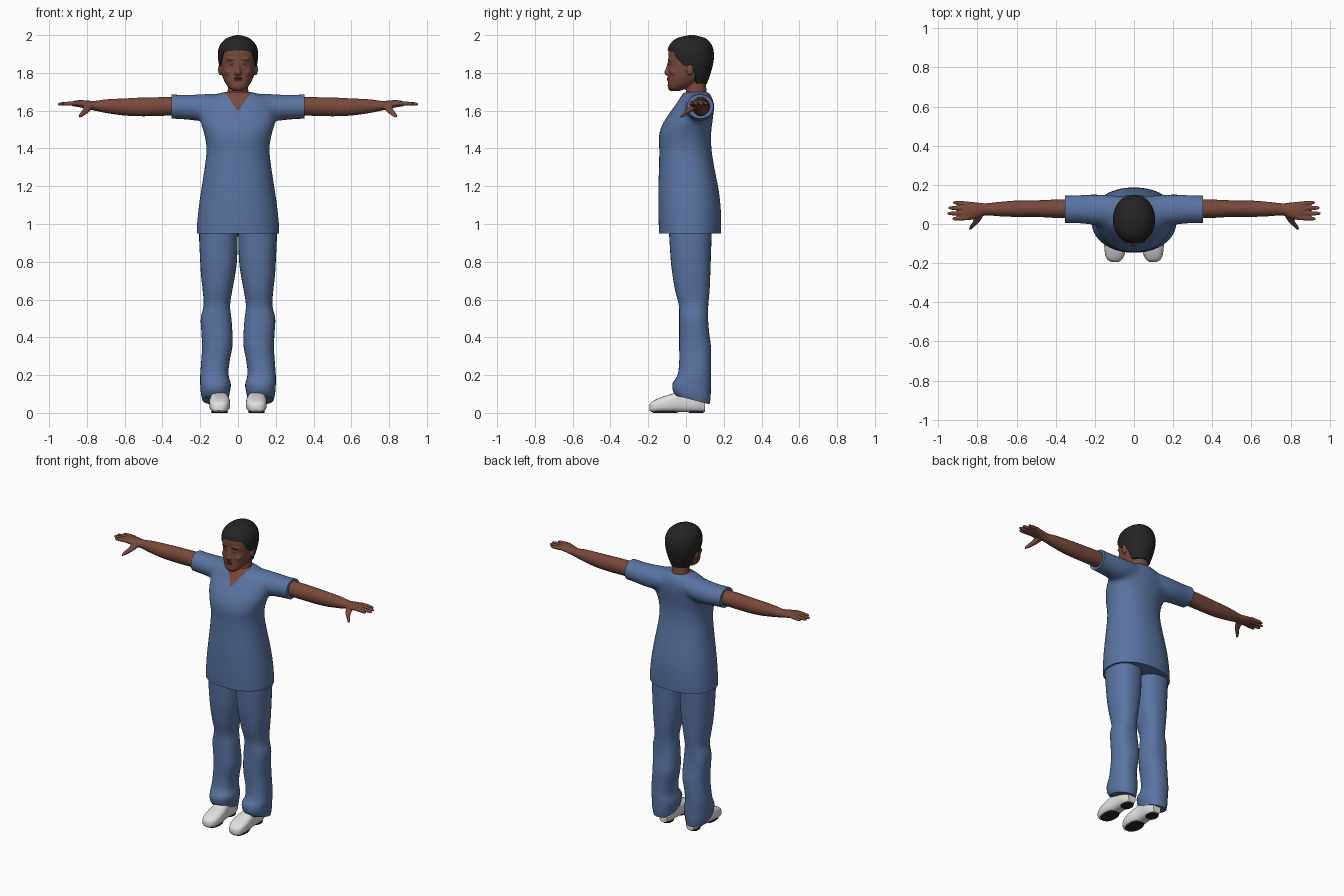
import bpy, bmesh, math
from mathutils import Matrix, Vector

if "Cube" in bpy.data.objects:
    bpy.data.objects.remove(bpy.data.objects["Cube"])


def material(name, r, g, b, rough=0.7):
    m = bpy.data.materials.new(name)
    m.use_nodes = True
    m.diffuse_color = (r, g, b, 1)
    node = m.node_tree.nodes["Principled BSDF"]
    node.inputs["Base Color"].default_value = (r, g, b, 1)
    node.inputs["Roughness"].default_value = rough
    return m


SKIN = material("brown skin", .19, .066, .043)
HAIR = material("black hair", .018, .018, .018)
BLUE = material("blue cloth", .10, .175, .36)
WHITE = material("white shoe", .75, .75, .75)
SOLE = material("dark sole", .02, .02, .02)
LIPS = material("dark lips", .13, .038, .03)
EYES = material("eye white", .5, .48, .45)
made = []


def section(rings, t):
    """Smoothly interpolated bounds (a0, a1, b0, b1) at position t."""
    last = len(rings) - 1
    i = 0
    while i < last - 1 and t > rings[i + 1][0]:
        i += 1

    def slope(j, k):
        lo, hi = rings[max(j - 1, 0)], rings[min(j + 1, last)]
        return (hi[k] - lo[k]) / (hi[0] - lo[0])

    p, q = rings[i], rings[i + 1]
    h = q[0] - p[0]
    u = (t - p[0]) / h
    s = u * u * (3 - 2 * u)
    return [p[k] + (q[k] - p[k]) * s + h * u * (1 - u) * ((1 - u) * slope(i, k) - u * slope(i + 1, k))
            for k in range(1, 5)]


def outline(bounds, angle, n=2.0):
    """Point on a superellipse that fills the bounds."""
    a0, a1, b0, b1 = bounds
    c, s = math.cos(angle), math.sin(angle)
    bend = lambda v: math.copysign(abs(v) ** (2 / n), v)
    return (a0 + a1) / 2 + (a1 - a0) / 2 * bend(c), (b0 + b1) / 2 + (b1 - b0) / 2 * bend(s)


def skin_rows(bm, rows):
    """Bridge rows of points into a closed, capped surface."""
    rows = [[bm.verts.new(p) for p in row] for row in rows]
    count = len(rows[0])
    for low, high in zip(rows, rows[1:]):
        for j in range(count):
            k = (j + 1) % count
            bm.faces.new((low[j], low[k], high[k], high[j]))
    bm.faces.new(rows[0][::-1])
    bm.faces.new(rows[-1])


def loft(bm, rings, axis="z", n=2.0, seg=32, steps=4, tilt=None):
    rows = []
    stops = [p[0] + (q[0] - p[0]) * j / steps for p, q in zip(rings, rings[1:]) for j in range(steps)]
    for t in stops + [rings[-1][0]]:
        row = []
        for j in range(seg):
            a, b = outline(section(rings, t), math.tau * j / seg, n)
            shift = tilt(t, b) if tilt else 0
            row.append({"z": (a, b, t + shift), "x": (t, a, b), "y": (a, t, b)}[axis])
        rows.append(row)
    skin_rows(bm, rows)


def ball(bm, loc, radii):
    bmesh.ops.create_uvsphere(bm, u_segments=16, v_segments=10, radius=1,
                              matrix=Matrix.Translation(loc) @ Matrix.Diagonal((*radii, 1)))


def make(name, bm, *mats, mirror=False):
    bmesh.ops.recalc_face_normals(bm, faces=bm.faces)
    mesh = bpy.data.meshes.new(name)
    bm.to_mesh(mesh)
    bm.free()
    obj = bpy.data.objects.new(name, mesh)
    bpy.context.collection.objects.link(obj)
    for m in mats:
        mesh.materials.append(m)
    if mirror:
        obj.modifiers.new("Mirror", "MIRROR").use_mirror_merge = False
    made.append(obj)
    return obj


def blend(bm, voxel, rounds):
    """Fuse overlapping solids into one soft surface."""
    obj = make("blend_helper", bm)
    made.remove(obj)
    remesh = obj.modifiers.new("Remesh", "REMESH")
    remesh.mode, remesh.voxel_size = "VOXEL", voxel
    smooth = obj.modifiers.new("Smooth", "SMOOTH")
    smooth.iterations = rounds
    fused = bmesh.new()
    fused.from_object(obj, bpy.context.evaluated_depsgraph_get())
    bpy.data.objects.remove(obj)
    return fused


def cut(bm, co, no, geom=None, trim=True):
    geom = geom or bm.verts[:] + bm.edges[:] + bm.faces[:]
    res = bmesh.ops.bisect_plane(bm, geom=geom, plane_co=co, plane_no=no, clear_outer=trim)
    if trim:
        edges = [e for e in res["geom_cut"] if isinstance(e, bmesh.types.BMEdge)]
        bmesh.ops.holes_fill(bm, edges=edges, sides=0)


# Tunic: torso and sleeves fused, hems cut clean
bm = bmesh.new()
loft(bm, [(.9, -.22, .22, -.14, .185), (1.0, -.217, .217, -.145, .187), (1.1, -.207, .207, -.147, .183),
          (1.2, -.192, .192, -.147, .17), (1.3, -.177, .177, -.143, .15), (1.4, -.167, .167, -.142, .135),
          (1.48, -.18, .18, -.142, .133), (1.54, -.198, .198, -.118, .14), (1.6, -.2, .2, -.078, .147),
          (1.65, -.185, .185, -.042, .145), (1.68, -.13, .13, -.024, .132), (1.7, -.072, .072, -.014, .122)],
     n=2.2, seg=48)
for side in (1, -1):
    sleeve = bmesh.new()
    loft(sleeve, [(.05, 0, .14, 1.57, 1.69), (.15, -.012, .15, 1.548, 1.69), (.22, -.003, .152, 1.547, 1.686),
                  (.3, .003, .147, 1.554, 1.685), (.39, .003, .147, 1.558, 1.69)], "x")
    sleeve.transform(Matrix.Scale(side, 4, Vector((1, 0, 0))))
    bmesh.ops.recalc_face_normals(sleeve, faces=sleeve.faces)
    temp = bpy.data.meshes.new("sleeve_helper")
    sleeve.to_mesh(temp)
    sleeve.free()
    bm.from_mesh(temp)
    bpy.data.meshes.remove(temp)
bm = blend(bm, .012, 12)
cut(bm, (0, 0, .95), (0, 0, -1))
for side in (1, -1):
    cut(bm, (side * .353, 0, 0), (side, 0, 0))
# V neck as cut faces
V_TIP, V_SLOPE = 1.597, .7
in_front = lambda f: f.calc_center_median().y < .04 and f.calc_center_median().z > V_TIP - .03
for side in (1, -1):
    faces = [f for f in bm.faces if in_front(f) and abs(f.calc_center_median().x) < .12]
    geom = list({g for f in faces for g in [*f.verts, *f.edges]}) + faces
    cut(bm, (0, 0, V_TIP), (side, 0, -V_SLOPE), geom, trim=False)
for f in bm.faces:
    c = f.calc_center_median()
    f.material_index = int(in_front(f) and abs(c.x) < V_SLOPE * (c.z - V_TIP))
make("tunic", bm, BLUE, SKIN)

# Trousers with slanted hems
bm = bmesh.new()
loft(bm, [(.07, .052, .188, -.055, .125), (.1, .045, .196, -.07, .13), (.15, .038, .2, -.07, .132),
          (.2, .05, .2, -.045, .132), (.27, .045, .195, -.036, .132), (.35, .03, .19, -.036, .132),
          (.43, .03, .194, -.036, .122), (.5, .035, .197, -.036, .117), (.57, .042, .182, -.038, .118),
          (.65, .03, .187, -.058, .125), (.72, .017, .195, -.07, .128), (.8, .006, .2, -.08, .131),
          (.95, .001, .206, -.09, .136), (1.05, .001, .2, -.1, .14)],
     n=2.3, tilt=lambda t, y: -.26 * (y - .03) * max(0, 1 - (t - .07) / .12))
make("trousers", bm, BLUE, mirror=True)

# Shoes and sole plates
bm = bmesh.new()
loft(bm, [(-.193, .078, .117, .012, .045), (-.18, .06, .138, .004, .06), (-.14, .044, .15, .003, .08),
          (-.08, .043, .152, .003, .1), (-.02, .053, .145, .004, .115), (.06, .055, .142, .003, .115),
          (.1, .07, .128, .006, .09)], "y", n=2.8)
make("shoes", bm, WHITE, mirror=True)
bm = bmesh.new()
loft(bm, [(0, .056, .14, -.175, -.045), (.009, .054, .142, -.178, -.042)], steps=1, n=2.4)
loft(bm, [(0, .066, .132, .015, .092), (.009, .064, .134, .012, .095)], steps=1, n=2.4)
make("shoe_soles", bm, SOLE, mirror=True)

# Arms with hands
bm = bmesh.new()
loft(bm, [(.28, .03, .128, 1.572, 1.675), (.38, .03, .126, 1.573, 1.672), (.5, .036, .121, 1.57, 1.67),
          (.6, .036, .12, 1.574, 1.665), (.7, .04, .112, 1.588, 1.66), (.76, .044, .106, 1.6, 1.652),
          (.8, .03, .11, 1.61, 1.654), (.84, .02, .114, 1.618, 1.656), (.875, .024, .112, 1.624, 1.65)], "x")
for i, tip in enumerate((.93, .955, .95, .925)):
    rings = []
    for x, r in ((.84, .012), (.89, .0115), (tip - .015, .0095), (tip, .005)):
        y = .032 + .0235 * i + (i - 1.3) * (x - .84) * .05
        z = 1.64 - (x - .84) * .05
        rings.append((x, y - r, y + r, z - r, z + r))
    loft(bm, rings, "x", seg=12)
loft(bm, [(-.028, .832, .844, 1.562, 1.574), (-.015, .818, .842, 1.566, 1.588),
          (.01, .79, .825, 1.583, 1.612), (.05, .765, .815, 1.605, 1.645)], "y", seg=16)
make("arms", blend(bm, .004, 4), SKIN, mirror=True)

# Head, neck, nose and ears
bm = bmesh.new()
loft(bm, [(1.58, -.07, .07, -.005, .12), (1.66, -.06, .06, -.004, .115), (1.73, -.053, .053, .002, .106),
          (1.82, -.05, .05, 0, .1)])
loft(bm, [(1.703, -.022, .022, -.083, -.04), (1.72, -.047, .047, -.096, .01), (1.75, -.069, .069, -.096, .06),
          (1.79, -.083, .083, -.094, .1), (1.84, -.091, .091, -.092, .125), (1.88, -.095, .095, -.093, .135),
          (1.92, -.093, .093, -.091, .13), (1.96, -.075, .075, -.065, .11), (1.985, -.04, .04, -.02, .07)], n=2.3)
loft(bm, [(1.785, -.013, .013, -.104, -.07), (1.8, -.021, .021, -.116, -.07), (1.82, -.013, .013, -.109, -.07),
          (1.865, -.01, .01, -.095, -.07)], seg=16)
ball(bm, (0, -.083, 1.767), (.026, .017, .014))
for side in (1, -1):
    ball(bm, (side * .094, .022, 1.818), (.012, .019, .032))
    ball(bm, (side * .034, -.078, 1.87), (.027, .018, .009))
    ball(bm, (side * .045, -.06, 1.805), (.028, .027, .022))
make("head", blend(bm, .005, 5), SKIN)

# Face details
for name, mat, loc, radii in (("eyes", EYES, (.034, -.083, 1.846), (.014, .008, .0055)),
                              ("irises", HAIR, (.034, -.089, 1.846), (.005, .003, .005)),
                              ("eyebrows", HAIR, (.036, -.09, 1.872), (.02, .006, .0025))):
    bm = bmesh.new()
    ball(bm, loc, radii)
    make(name, bm, mat, mirror=True)
bm = bmesh.new()
ball(bm, (0, -.094, 1.771), (.023, .008, .0045))
ball(bm, (0, -.094, 1.763), (.02, .008, .005))
make("lips", bm, LIPS)

# Hair cap with a hairline that drops behind the ears
CAP = [(1.735, -.068, .068, -.05, .108), (1.79, -.088, .088, -.08, .128), (1.85, -.102, .102, -.093, .144),
       (1.9, -.107, .107, -.1, .148), (1.95, -.094, .094, -.086, .135), (1.985, -.058, .058, -.045, .1),
       (2.0, -.012, .012, .015, .045)]
LINE = [(-1, 1.742), (-.35, 1.745), (-.12, 1.83), (.3, 1.838), (.55, 1.87), (.72, 1.912), (1, 1.918)]


def hairline(front):
    for (f0, z0), (f1, z1) in zip(LINE, LINE[1:]):
        if front <= f1:
            return z0 + (z1 - z0) * (front - f0) / (f1 - f0)
    return LINE[-1][1]


rows = [[] for _ in range(22)]
for j in range(72):
    angle = math.tau * j / 72
    base = hairline(-math.sin(angle))
    for i, row in enumerate(rows):
        z = base + (CAP[-1][0] - base) * math.sin(max(i - 1, 0) / 20 * math.pi / 2)
        x, y = outline(section(CAP, z), angle, 2.1)
        tuck = .82 if i == 0 else 1
        row.append((x * tuck, .025 + (y - .025) * tuck, z))
bm = bmesh.new()
skin_rows(bm, rows)
make("hair", bm, HAIR)

# Smooth shading with sharp hems
for obj in bpy.context.selected_objects:
    obj.select_set(False)
for obj in made:
    obj.select_set(True)
bpy.context.view_layer.objects.active = made[0]
bpy.ops.object.shade_smooth_by_angle(angle=math.radians(50))
